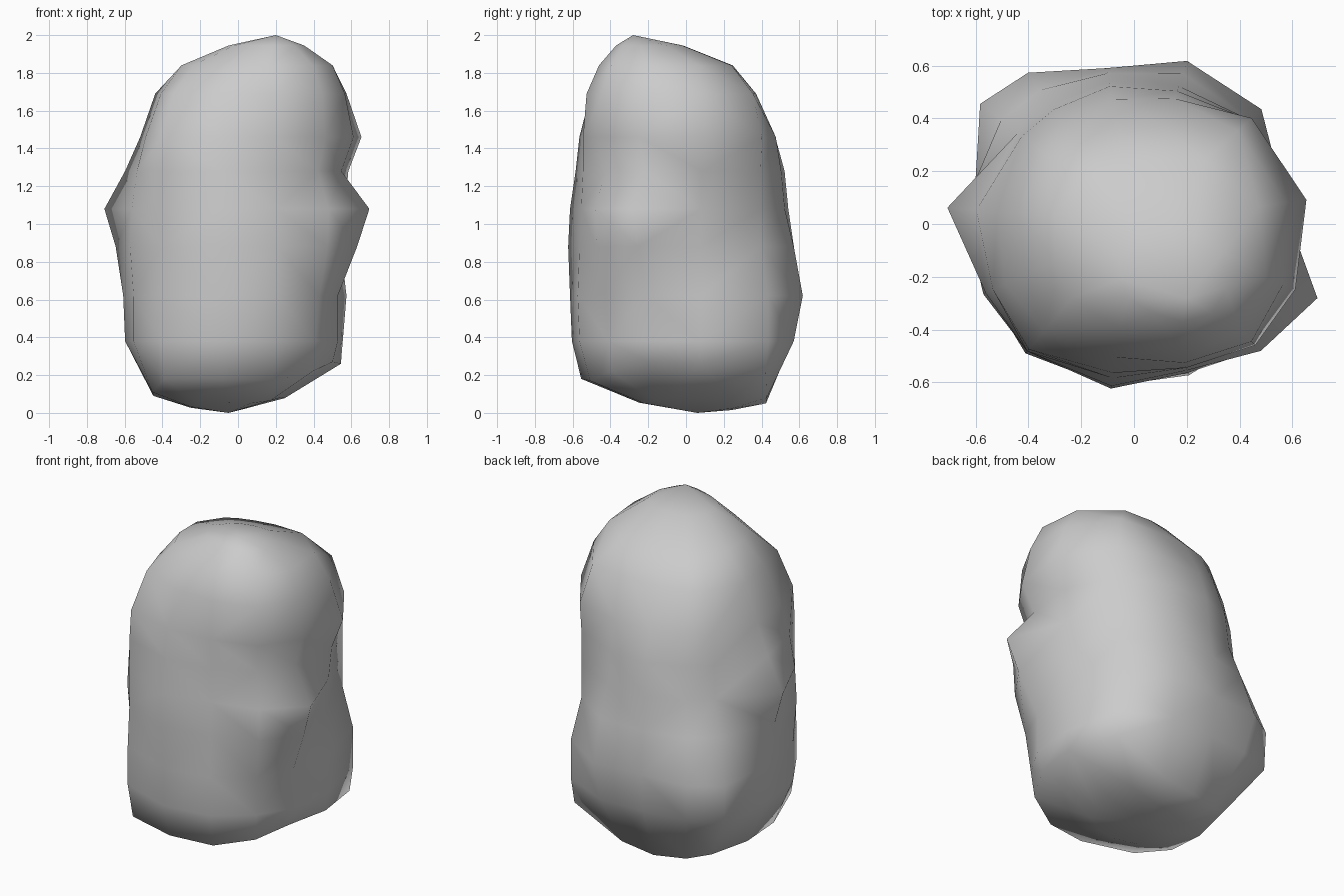
import bpy, bmesh
from math import cos, sin, radians
from mathutils import Vector

if "Cube" in bpy.data.objects:
    bpy.data.objects.remove(bpy.data.objects["Cube"])

# Boulder: irregular rings stacked by height, radii given along fixed directions
ANGLES = [-22, 8, 42, 72, 100, 125, 142, 175, 205, 230, 262, 290, 315]
BOTTOM_Z = [.27, .26, .23, .08, .05, .06, .09, .09, .11, .18, .18, .17, .22]
BOTTOM_R = [.54, .55, .63, .45, .43, .46, .49, .45, .50, .61, .56, .54, .56]
RINGS = {
    0.38: [.57, .56, .65, .60, .57, .64, .73, .60, .61, .64, .61, .60, .58],
    0.62: [.57, .58, .65, .65, .60, .70, .74, .61, .61, .64, .62, .61, .61],
    0.88: [.68, .55, .59, .60, .58, .62, .64, .65, .63, .63, .63, .60, .67],
    1.08: [.75, .57, .59, .55, .55, .55, .56, .71, .62, .63, .62, .59, .68],
    1.28: [.59, .59, .59, .53, .53, .53, .54, .60, .59, .63, .59, .58, .60],
    1.46: [.66, .66, .60, .50, .48, .48, .50, .52, .54, .62, .57, .58, .65],
    1.69: [.61, .58, .53, .39, .37, .39, .42, .44, .45, .53, .51, .56, .63],
    1.84: [.54, .48, .36, .26, .23, .24, .26, .30, .33, .37, .40, .49, .56],
}
APEX = Vector((.2, -.28, 2.0))
FOOT = Vector((-.05, .06, 0))

bm = bmesh.new()


def ring(radii, heights):
    return [bm.verts.new((r * cos(radians(a)), r * sin(radians(a)), z))
            for a, r, z in zip(ANGLES, radii, heights)]


loops = [ring(BOTTOM_R, BOTTOM_Z)]
loops += [ring(r, [z] * len(ANGLES)) for z, r in RINGS.items()]

# Crown ring drawn in towards the off-centre peak
crown = [APEX.lerp(v.co, .5) for v in loops[-1]]
loops.append([bm.verts.new((p.x, p.y, 1.945)) for p in crown])

# Flatter patch under the stone
sole = [FOOT.lerp(v.co, .5) for v in loops[0]]
loops.insert(0, [bm.verts.new((p.x, p.y, p.z * .6)) for p in sole])

n = len(ANGLES)
for low, high in zip(loops, loops[1:]):
    for i in range(n):
        j = (i + 1) % n
        bm.faces.new((low[i], low[j], high[j], high[i]))

# Close the peak and the underside
top, foot = bm.verts.new(APEX), bm.verts.new(FOOT)
for i in range(n):
    j = (i + 1) % n
    bm.faces.new((loops[-1][i], loops[-1][j], top))
    bm.faces.new((loops[0][j], loops[0][i], foot))

bmesh.ops.triangulate(bm, faces=bm.faces[:])
bmesh.ops.recalc_face_normals(bm, faces=bm.faces[:])
for f in bm.faces:
    f.smooth = True

mesh = bpy.data.meshes.new("boulder")
bm.to_mesh(mesh)
bm.free()
boulder = bpy.data.objects.new("boulder", mesh)
bpy.context.collection.objects.link(boulder)
